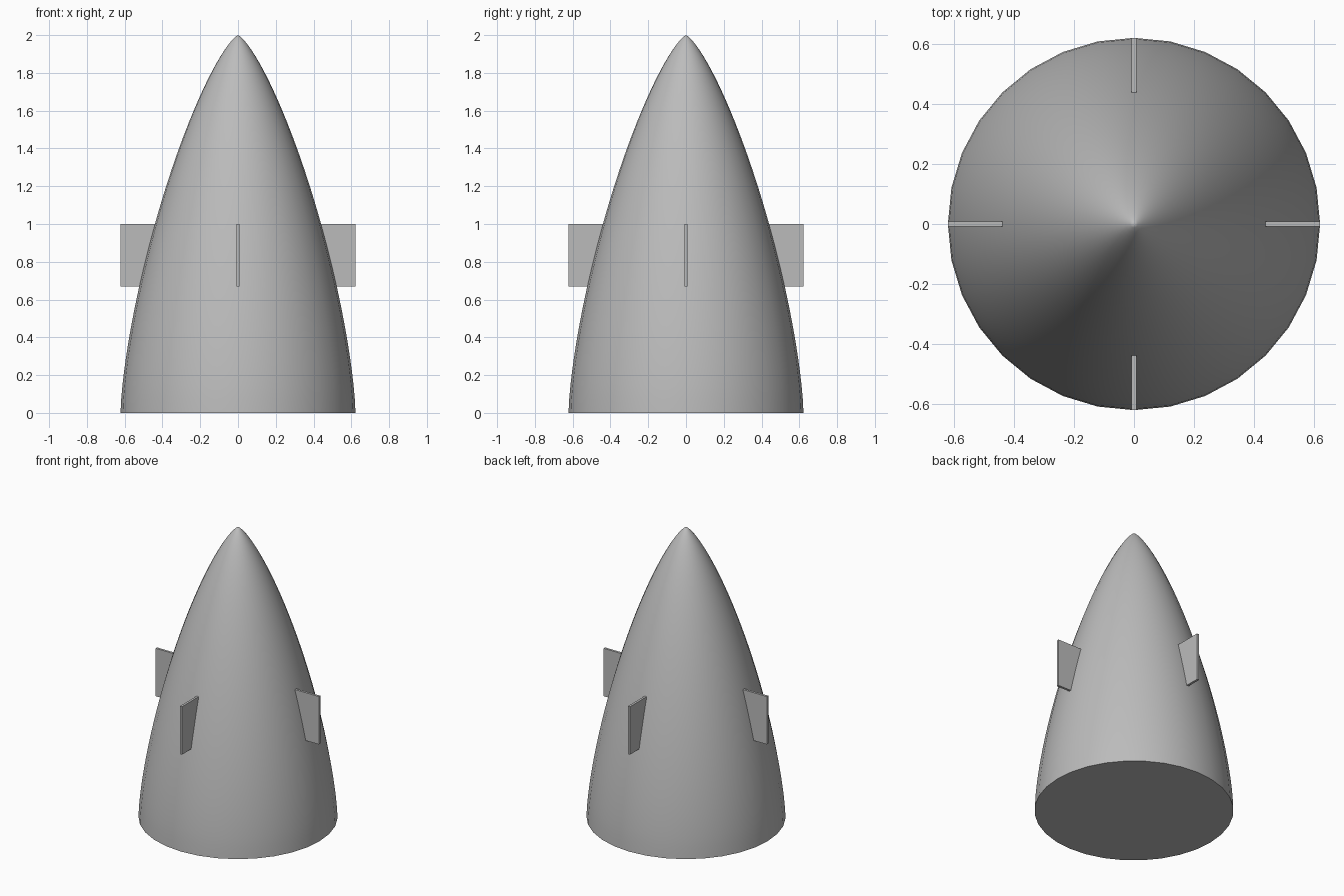
import bpy, bmesh, math
from mathutils import Matrix

if "Cube" in bpy.data.objects:
    bpy.data.objects.remove(bpy.data.objects["Cube"], do_unlink=True)

RADIUS, LENGTH, SIDES, RINGS = 0.622, 2.0, 32, 40

grey = bpy.data.materials.new("plain grey")
grey.use_nodes = True
colour = (0.5, 0.5, 0.5, 1)
grey.diffuse_color = colour
grey.node_tree.nodes["Principled BSDF"].inputs["Base Color"].default_value = colour


def finish(name, bm):
    bmesh.ops.recalc_face_normals(bm, faces=bm.faces)
    mesh = bpy.data.meshes.new(name)
    bm.to_mesh(mesh)
    bm.free()
    mesh.materials.append(grey)
    obj = bpy.data.objects.new(name, mesh)
    bpy.context.collection.objects.link(obj)
    return obj


def nose_radius(t):
    # low-drag nose curve, t runs from the tip (0) to the base (1)
    a = math.acos(1 - 2 * t)
    return RADIUS * math.sqrt(max(0, a - math.sin(2 * a) / 2) / math.pi)


# Nose cone: the curve turned around z, closed by a flat base
bm = bmesh.new()
tip = bm.verts.new((0, 0, LENGTH))
rings = []
for i in range(1, RINGS + 1):
    t = (i / RINGS) ** 1.5
    r = nose_radius(t)
    rings.append([bm.verts.new((r * math.cos(k * math.tau / SIDES),
                                r * math.sin(k * math.tau / SIDES),
                                LENGTH * (1 - t))) for k in range(SIDES)])
for k in range(SIDES):
    n = (k + 1) % SIDES
    bm.faces.new((tip, rings[0][k], rings[0][n]))
    for upper, lower in zip(rings, rings[1:]):
        bm.faces.new((upper[k], lower[k], lower[n], upper[n]))
bm.faces.new(rings[-1])
cone = finish("nose_cone", bm)
bpy.ops.object.select_all(action="DESELECT")
cone.select_set(True)
bpy.context.view_layer.objects.active = cone
bpy.ops.object.shade_smooth_by_angle(angle=math.radians(40))

# Four thin fins, their inner edges sunk into the cone
INNER, BOTTOM, TOP, THICK = 0.42, 0.67, 1.0, 0.016
for i, side in enumerate(("left", "back", "right", "front")):
    bm = bmesh.new()
    bmesh.ops.create_cube(bm, size=1)
    bmesh.ops.scale(bm, vec=(RADIUS - INNER, THICK, TOP - BOTTOM), verts=bm.verts)
    bmesh.ops.translate(bm, vec=((RADIUS + INNER) / 2, 0, (TOP + BOTTOM) / 2), verts=bm.verts)
    bmesh.ops.transform(bm, matrix=Matrix.Rotation(i * math.pi / 2, 4, "Z"), verts=bm.verts)
    finish(side + "_fin", bm)
